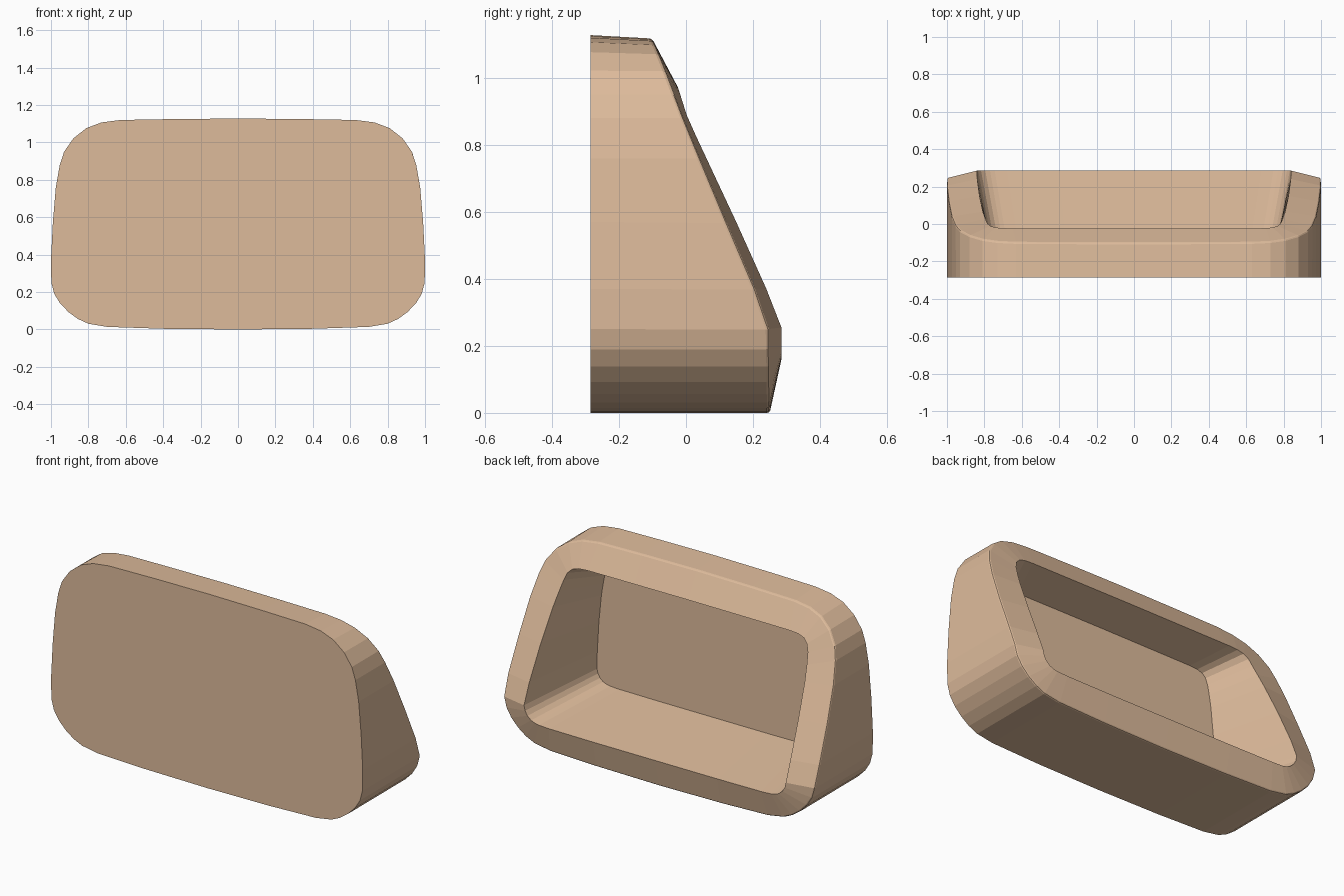
import bpy, bmesh

if "Cube" in bpy.data.objects:
    bpy.data.objects.remove(bpy.data.objects["Cube"])

# half profiles (x, z) from bottom centre to top centre, matched point by point
OUTER = [(0, 0.0), (0.4, 0.004), (0.7, 0.014), (0.8, 0.031), (0.855, 0.056), (0.905, 0.092), (0.95, 0.138),
         (0.982, 0.19), (0.998, 0.25), (1.0, 0.37), (0.99, 0.57), (0.974, 0.76), (0.953, 0.88),
         (0.93, 0.95), (0.88, 1.022), (0.81, 1.077), (0.73, 1.107), (0.63, 1.12), (0.35, 1.125), (0, 1.128)]
INNER = [(0, 0.16), (0.4, 0.16), (0.68, 0.162), (0.745, 0.165), (0.77, 0.17), (0.795, 0.18), (0.818, 0.2),
         (0.833, 0.225), (0.84, 0.255), (0.838, 0.37), (0.826, 0.57), (0.808, 0.75), (0.795, 0.83),
         (0.783, 0.89), (0.768, 0.93), (0.742, 0.955), (0.705, 0.966), (0.65, 0.97), (0.35, 0.971), (0, 0.972)]
# rim depth y at height z
OUT_Y = [(0, 0.25), (0.25, 0.246), (0.37, 0.205), (0.57, 0.12), (0.85, 0.003), (0.95, -0.035), (1.13, -0.102)]
IN_Y = [(0.16, 0.285), (0.255, 0.285), (0.37, 0.24), (0.57, 0.15), (0.88, 0.005), (0.975, -0.025)]
BACK, FLOOR = -0.285, -0.24


def lookup(table, z):
    for (a, p), (b, q) in zip(table, table[1:]):
        if z <= b:
            return p + (q - p) * (z - a) / (b - a)
    return table[-1][1]


def mirrored(half):
    return half + [(-x, z) for x, z in reversed(half[1:-1])]


outer, inner = mirrored(OUTER), mirrored(INNER)
rings = [
    [(x, BACK, z) for x, z in outer],
    [(x, lookup(OUT_Y, z), z - max(0, z - 1) * 0.08) for x, z in outer],
    [(x, lookup(IN_Y, z), z) for x, z in inner],
    [(x * 0.88, FLOOR, 0.566 + (z - 0.566) * 0.875) for x, z in inner],
]

# hollow shell: outer wall, sloped rim, cavity wall, flat caps
bm = bmesh.new()
vr = [[bm.verts.new(p) for p in r] for r in rings]
n = len(outer)
for a, b in zip(vr, vr[1:]):
    for i in range(n):
        j = (i + 1) % n
        bm.faces.new((a[i], a[j], b[j], b[i]))
bm.faces.new(vr[0])
bm.faces.new(vr[-1])
bmesh.ops.recalc_face_normals(bm, faces=bm.faces)

# slightly softened outer rim edge
edges = [bm.edges.get((vr[1][i], vr[1][(i + 1) % n])) for i in range(n)]
bmesh.ops.bevel(bm, geom=edges, offset=0.008, offset_type='OFFSET', segments=2, profile=0.5, affect='EDGES')

mesh = bpy.data.meshes.new("hollow_housing")
bm.to_mesh(mesh)
bm.free()

mat = bpy.data.materials.new("tan")
mat.diffuse_color = (0.73, 0.5, 0.33, 1)
mat.use_nodes = True
mat.node_tree.nodes["Principled BSDF"].inputs["Base Color"].default_value = mat.diffuse_color
mesh.materials.append(mat)
housing = bpy.data.objects.new("hollow_housing", mesh)
bpy.context.collection.objects.link(housing)
